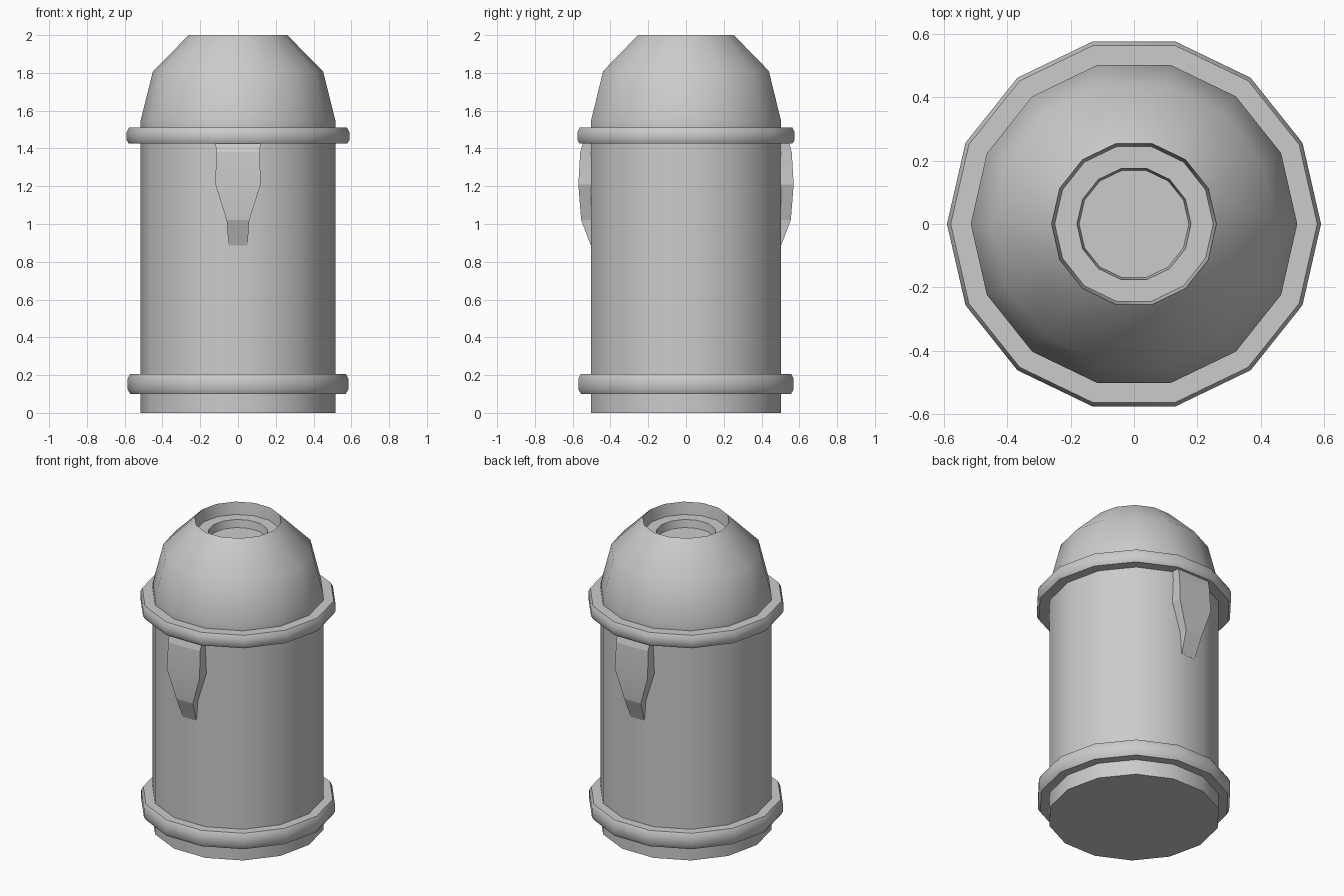
import bpy, bmesh, math

if "Cube" in bpy.data.objects:
    bpy.data.objects.remove(bpy.data.objects["Cube"])

SIDES = 14


def finish(name, bm, angle):
    bmesh.ops.recalc_face_normals(bm, faces=bm.faces)
    mesh = bpy.data.meshes.new(name)
    bm.to_mesh(mesh)
    bm.free()
    obj = bpy.data.objects.new(name, mesh)
    bpy.context.collection.objects.link(obj)
    bpy.ops.object.select_all(action='DESELECT')
    obj.select_set(True)
    bpy.context.view_layer.objects.active = obj
    bpy.ops.object.shade_smooth_by_angle(angle=math.radians(angle))
    return obj


def loft(name, rings, angle):
    """Join successive rings of points and cap both ends."""
    bm = bmesh.new()
    loops = [[bm.verts.new(p) for p in ring] for ring in rings]
    n = len(loops[0])
    for a, b in zip(loops, loops[1:]):
        for i in range(n):
            j = (i + 1) % n
            bm.faces.new((a[i], a[j], b[j], b[i]))
    bm.faces.new(loops[0][::-1])
    bm.faces.new(loops[-1])
    return finish(name, bm, angle)


def lathe(name, profile):
    step = 2 * math.pi / SIDES
    rings = [[(r * math.cos(i * step), r * math.sin(i * step), z)
              for i in range(SIDES)] for r, z in profile]
    return loft(name, rings, 50)


# One turned shell: base, lower band, barrel, upper band, dome, stepped recess
lathe("canister_body", [
    (0.515, 0.0), (0.515, 0.10),
    (0.57, 0.10), (0.585, 0.125), (0.585, 0.18), (0.572, 0.205),
    (0.515, 0.205), (0.515, 1.425),
    (0.578, 1.425), (0.59, 1.445), (0.59, 1.485), (0.578, 1.51),
    (0.515, 1.51), (0.515, 1.55), (0.45, 1.81), (0.26, 2.0),
    (0.25, 1.92), (0.18, 1.92), (0.173, 1.87)])

# Tapered clips hanging under the upper band, front and back
clip = [(0.12, 0.545, 1.43), (0.115, 0.56, 1.38), (0.12, 0.57, 1.21),
        (0.06, 0.555, 1.02), (0.05, 0.503, 0.885)]
for name, s in (("front_clip", -1), ("back_clip", 1)):
    rings = [[(-w, s * 0.49, z), (w, s * 0.49, z), (w, s * y, z), (-w, s * y, z)]
             for w, y, z in clip]
    loft(name, rings, 10)
